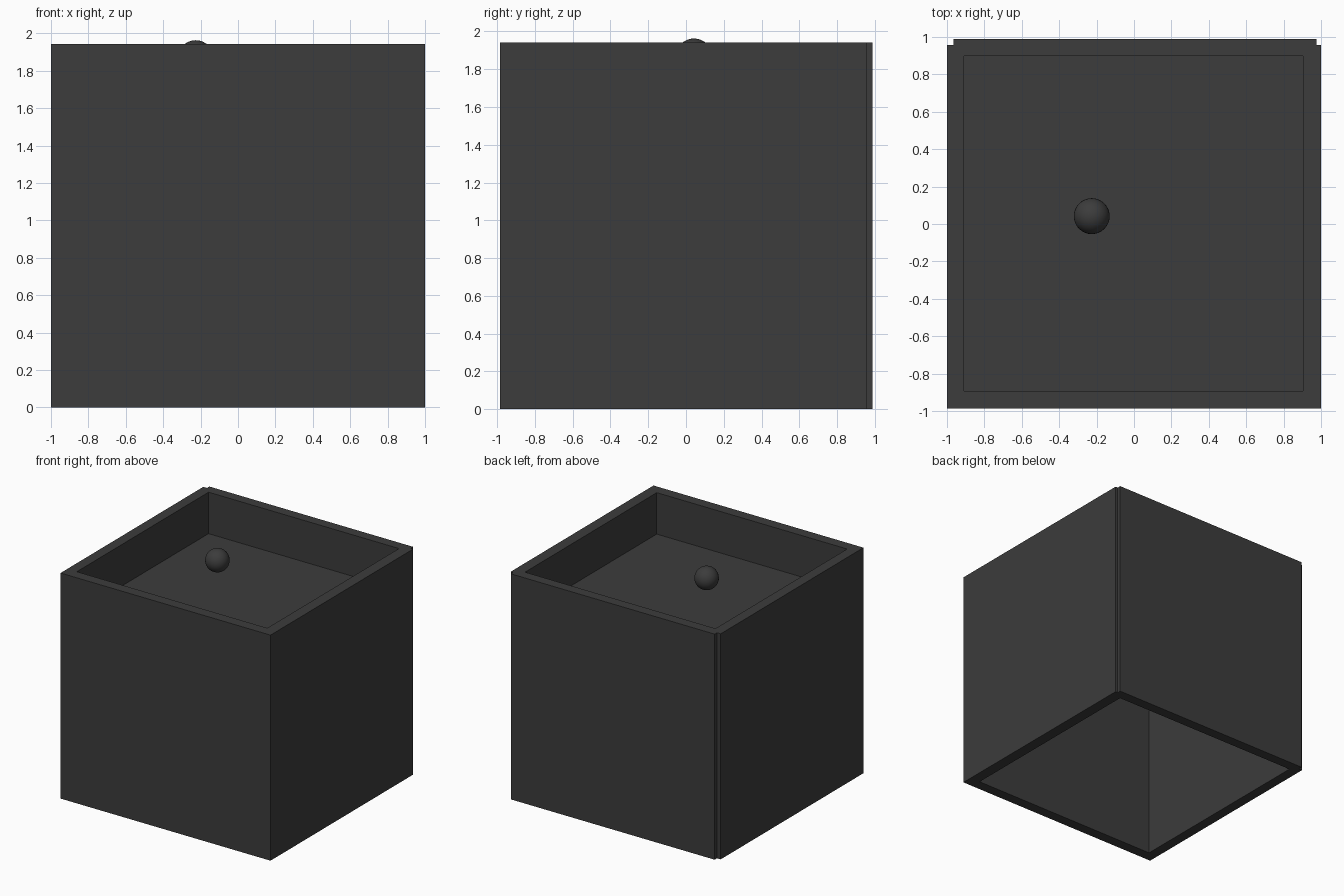
import bpy
import math

if "Cube" in bpy.data.objects:
    bpy.data.objects.remove(bpy.data.objects["Cube"])

dark = bpy.data.materials.new("dark_grey")
dark.diffuse_color = (0.045, 0.045, 0.045, 1)
dark.use_nodes = True
dark.node_tree.nodes["Principled BSDF"].inputs["Base Color"].default_value = dark.diffuse_color

H = 1.942  # every wall is a square panel of this size


def finish(name):
    ob = bpy.context.object
    ob.name = name
    ob.data.materials.append(dark)
    return ob


def panel(name, x0, x1, y0, y1):
    bpy.ops.mesh.primitive_cube_add(size=1, location=((x0 + x1) / 2, (y0 + y1) / 2, H / 2))
    ob = finish(name)
    ob.scale = (x1 - x0, y1 - y0, H)
    bpy.ops.object.transform_apply(location=False, rotation=False, scale=True)


# four walls of the open box; the back panel sticks out past the side panels
panel("left_wall", -1.0, -0.91, -0.986, 0.956)
panel("right_wall", 0.904, 1.0, -0.986, 0.956)
panel("front_wall", -0.965, 0.977, -0.986, -0.893)
panel("back_wall", -0.965, 0.977, 0.899, 0.988)

# thin floor set below the rim
bpy.ops.mesh.primitive_plane_add(size=1, location=(-0.003, 0.003, 1.585))
floor = finish("inner_floor")
floor.scale = (1.83, 1.81, 1)
bpy.ops.object.transform_apply(location=False, rotation=False, scale=True)

# ball hovering over the floor
bpy.ops.mesh.primitive_uv_sphere_add(segments=32, ring_count=16, radius=0.096,
                                     location=(-0.226, 0.042, 1.867))
finish("ball")
bpy.ops.object.shade_smooth_by_angle(angle=math.radians(30))
